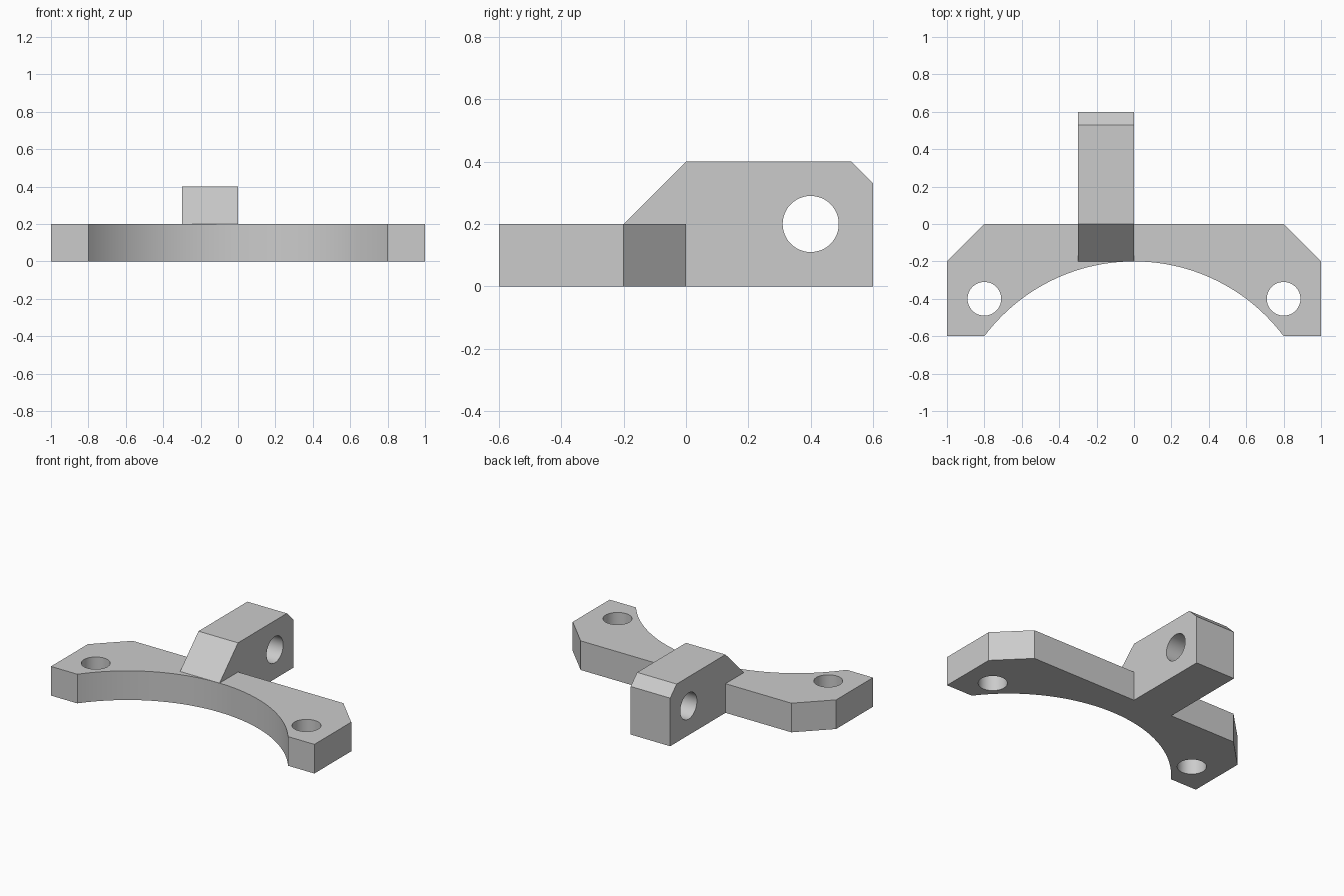
import bpy
import bmesh
from math import asin, cos, sin, pi, radians
from mathutils import Matrix, Vector

if "Cube" in bpy.data.objects:
    bpy.data.objects.remove(bpy.data.objects["Cube"], do_unlink=True)

grey = bpy.data.materials.new("plain_grey")
grey.use_nodes = True
colour = (0.6, 0.6, 0.6, 1)
grey.diffuse_color = colour
grey.node_tree.nodes["Principled BSDF"].inputs["Base Color"].default_value = colour


def add_object(name, bm):
    bmesh.ops.recalc_face_normals(bm, faces=bm.faces)
    mesh = bpy.data.meshes.new(name)
    bm.to_mesh(mesh)
    bm.free()
    mesh.materials.append(grey)
    obj = bpy.data.objects.new(name, mesh)
    bpy.context.collection.objects.link(obj)
    return obj


def prism(name, points, depth):
    """Extrude a closed outline of 3D points along the depth vector."""
    bm = bmesh.new()
    face = bm.faces.new([bm.verts.new(p) for p in points])
    ext = bmesh.ops.extrude_face_region(bm, geom=[face], use_keep_orig=True)
    moved = [v for v in ext["geom"] if isinstance(v, bmesh.types.BMVert)]
    bmesh.ops.translate(bm, verts=moved, vec=Vector(depth))
    return add_object(name, bm)


def cylinder(name, centre, radius, length, sides, along_x=False):
    bm = bmesh.new()
    bmesh.ops.create_cone(bm, cap_ends=True, segments=sides,
                          radius1=radius, radius2=radius, depth=length)
    turn = Matrix.Rotation(pi / 2, 4, "Y") if along_x else Matrix()
    # A hexagon needs its corners pointing along y
    spin = Matrix.Rotation(pi / 2, 4, "Z") if sides == 6 else Matrix()
    bm.transform(Matrix.Translation(centre) @ turn @ spin)
    # Corner direction is checked so that the pocket has a level top edge
    if sides == 6:
        reach = max(v.co.y for v in bm.verts) - centre[1]
        if reach < radius * 0.95:
            pivot = Matrix.Translation(centre)
            bm.transform(pivot @ Matrix.Rotation(pi / 2, 4, "X") @ pivot.inverted())
    return add_object(name, bm)


def combine(target, other, operation):
    """Apply a boolean and discard the helper."""
    other.hide_render = True
    mod = target.modifiers.new(operation.lower(), "BOOLEAN")
    mod.operation = operation
    mod.solver = "EXACT"
    mod.object = other
    bpy.context.view_layer.objects.active = target
    bpy.ops.object.modifier_apply(modifier=mod.name)
    bpy.data.objects.remove(other, do_unlink=True)


# Clamp plate with chamfered rear corners and an arched front
sweep = asin(0.8)
steps = 64
arc = [(sin(a), cos(a) - 1.2)
       for a in (sweep * (2 * i / steps - 1) for i in range(steps + 1))]
outline = arc + [(1, -0.6), (1, -0.2), (0.8, 0), (-0.8, 0), (-1, -0.2), (-1, -0.6)]
bracket = prism("arched_bracket", [(x, y, 0) for x, y in outline], (0, 0, 0.2))

# Rear lug, its sloped foot sunk into the plate
side = [(-0.2, 0.2), (0, 0.4), (0.53, 0.4), (0.6, 0.33), (0.6, 0), (0, 0)]
lug = prism("rear_lug", [(-0.3, y, z) for y, z in side], (0.3, 0, 0))
combine(bracket, lug, "UNION")

# Vertical screw holes at both ends
for x in (-0.8, 0.8):
    combine(bracket, cylinder("screw_hole", (x, -0.4, 0.1), 0.09, 0.6, 48), "DIFFERENCE")

# Cross hole and hexagonal nut pocket in the lug
combine(bracket, cylinder("cross_hole", (-0.15, 0.4, 0.2), 0.09, 0.6, 48, True), "DIFFERENCE")
combine(bracket, cylinder("nut_pocket", (-0.3, 0.4, 0.2), 0.165, 0.2, 6, True), "DIFFERENCE")

# Smooth curved walls, crisp edges
bpy.ops.object.select_all(action="DESELECT")
bracket.select_set(True)
bpy.context.view_layer.objects.active = bracket
bpy.ops.object.shade_smooth_by_angle(angle=radians(30))
